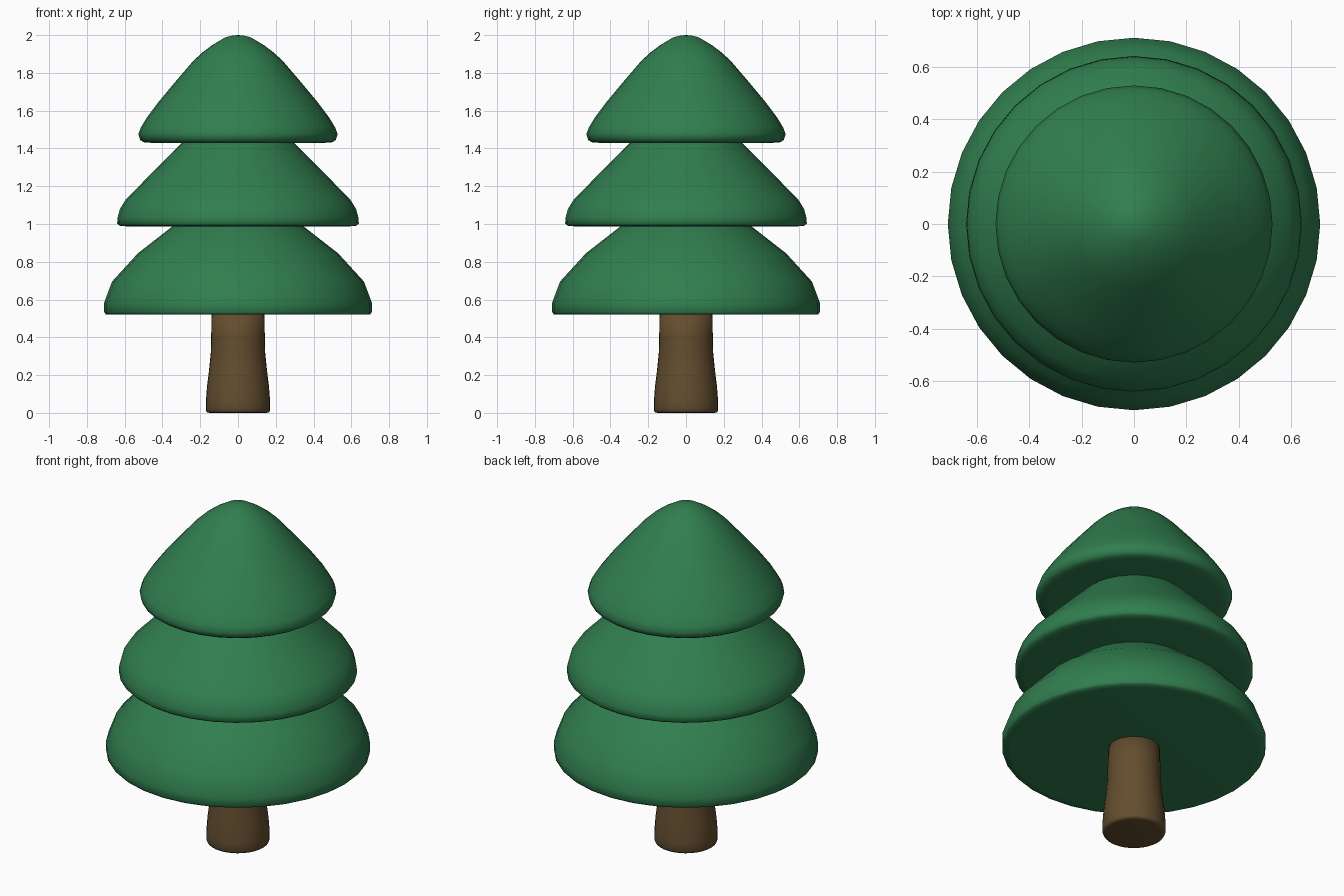
import bpy, bmesh, math

if "Cube" in bpy.data.objects:
    bpy.data.objects.remove(bpy.data.objects["Cube"])

SIDES = 32


def material(name, rgb):
    m = bpy.data.materials.new(name)
    m.diffuse_color = (*rgb, 1)
    m.use_nodes = True
    m.node_tree.nodes["Principled BSDF"].inputs["Base Color"].default_value = m.diffuse_color
    return m


def lathe(name, profile, mat):
    """Revolve (radius, z) points around z; radius 0 makes a pole."""
    bm = bmesh.new()
    rings = []
    for r, z in profile:
        if r == 0:
            rings.append([bm.verts.new((0, 0, z))] * SIDES)
        else:
            rings.append([bm.verts.new((r * math.cos(2 * math.pi * i / SIDES),
                                        r * math.sin(2 * math.pi * i / SIDES), z))
                          for i in range(SIDES)])
    for a, b in zip(rings, rings[1:]):
        for i in range(SIDES):
            j = (i + 1) % SIDES
            bm.faces.new(list(dict.fromkeys((a[i], a[j], b[j], b[i]))))
    bmesh.ops.recalc_face_normals(bm, faces=bm.faces)
    for f in bm.faces:
        f.smooth = True
    me = bpy.data.meshes.new(name)
    bm.to_mesh(me)
    bm.free()
    me.materials.append(mat)
    ob = bpy.data.objects.new(name, me)
    bpy.context.collection.objects.link(ob)
    return ob


green = material("needle green", (0.03, 0.21, 0.078))
brown = material("bark brown", (0.125, 0.075, 0.028))

# Trunk, slightly flared towards the ground
lathe("trunk", [(0, 0), (0.15, 0), (0.165, 0.003), (0.17, 0.015), (0.17, 0.06),
                (0.164, 0.14), (0.153, 0.23), (0.144, 0.32), (0.142, 0.40),
                (0.14, 0.54), (0, 0.54)], brown)

# Three foliage tiers with flat undersides and rounded rims
lathe("lower_foliage", [(0, 0.52), (0.66, 0.52), (0.70, 0.522), (0.708, 0.532),
                        (0.71, 0.58), (0.667, 0.695), (0.53, 0.845),
                        (0.35, 0.985), (0.20, 1.08), (0, 1.12)], green)
lathe("middle_foliage", [(0, 0.987), (0.58, 0.987), (0.625, 0.99), (0.64, 1.003),
                         (0.637, 1.035), (0.625, 1.08), (0.595, 1.128),
                         (0.54, 1.185), (0.30, 1.427), (0.18, 1.53), (0, 1.58)], green)
lathe("top_foliage", [(0, 1.43), (0.46, 1.43), (0.50, 1.433), (0.518, 1.445),
                      (0.528, 1.475), (0.515, 1.51), (0.485, 1.56), (0.42, 1.647),
                      (0.33, 1.755), (0.24, 1.86), (0.19, 1.907), (0.14, 1.945),
                      (0.07, 1.987), (0.03, 1.998), (0, 2.0)], green)
